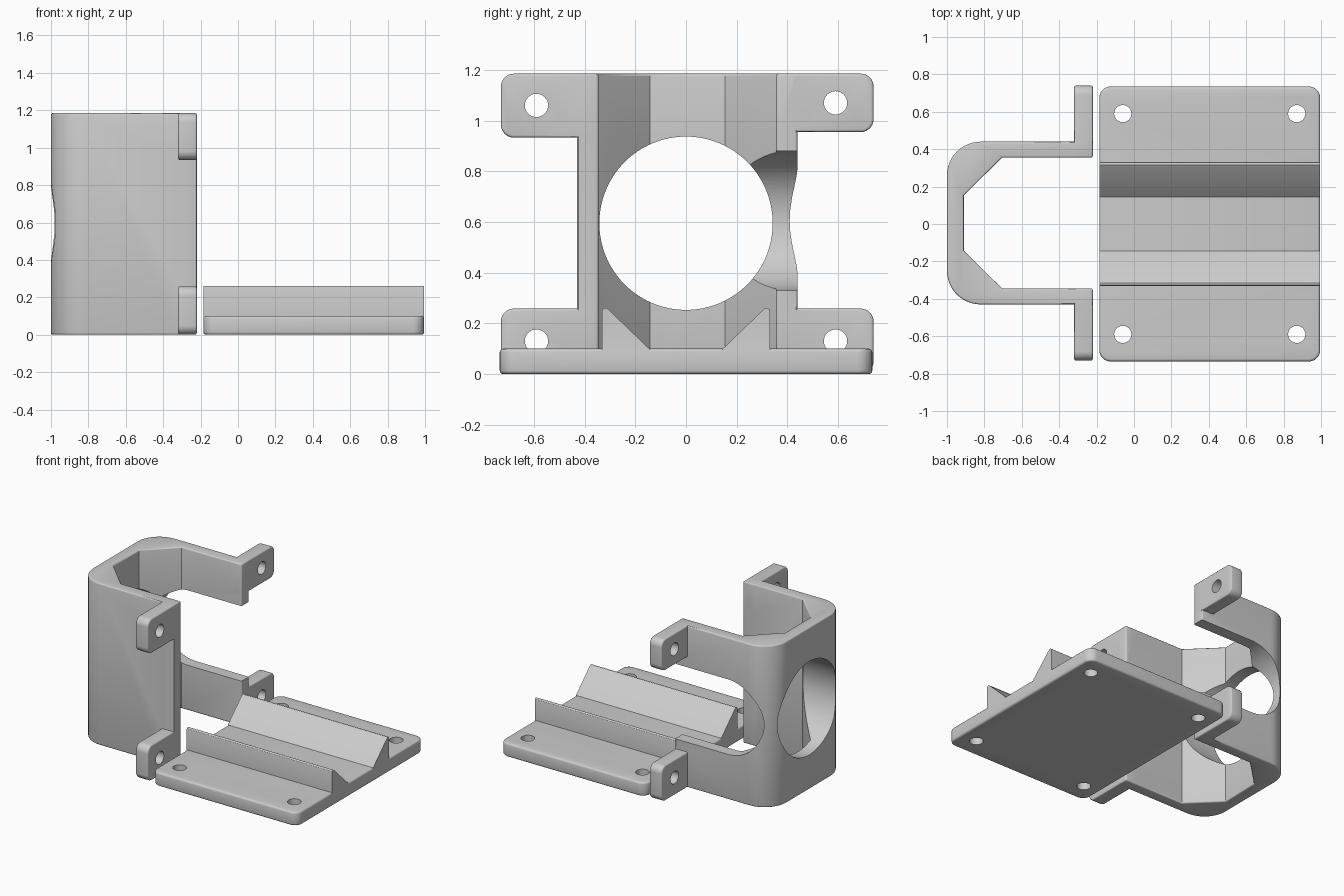
import bpy, bmesh, math
from mathutils import Vector

if "Cube" in bpy.data.objects:
    bpy.data.objects.remove(bpy.data.objects["Cube"])

grey = bpy.data.materials.new("plain grey")
grey.use_nodes = True
COLOUR = (0.604, 0.604, 0.604, 1)
grey.diffuse_color = COLOUR
grey.node_tree.nodes["Principled BSDF"].inputs["Base Color"].default_value = COLOUR


def fillet(corners, steps=8):
    """Round the corners of an outline given as (a, b, radius)."""
    out = []
    for i, (a, b, r) in enumerate(corners):
        p = Vector((a, b))
        if not r:
            out.append(p)
            continue
        u = (Vector(corners[i - 1][:2]) - p).normalized()
        v = (Vector(corners[(i + 1) % len(corners)][:2]) - p).normalized()
        half = u.angle(v) / 2
        centre = p + (u + v).normalized() * r / math.sin(half)
        start = p + u * r / math.tan(half) - centre
        end = p + v * r / math.tan(half) - centre
        sweep = math.pi - 2 * half
        for k in range(steps + 1):
            t = k / steps
            arm = start * math.sin((1 - t) * sweep) + end * math.sin(t * sweep)
            out.append(centre + arm / math.sin(sweep))
    return out


def circle(a, b, r, n=48):
    return [(a + r * math.cos(math.tau * k / n), b + r * math.sin(math.tau * k / n)) for k in range(n)]


def prism(name, outline, axis, lo, hi, bevel=0):
    """Extrude an outline along an axis; the outline uses the other two axes in order."""
    bm = bmesh.new()
    rings = []
    for h in (lo, hi):
        ring = []
        for p in outline:
            q = list(p)
            q.insert("xyz".index(axis), h)
            ring.append(bm.verts.new(q))
        bm.faces.new(ring)
        rings.append(ring)
    low, high = rings
    for i in range(len(low)):
        bm.faces.new((low[i - 1], low[i], high[i], high[i - 1]))
    bmesh.ops.recalc_face_normals(bm, faces=bm.faces)
    mesh = bpy.data.meshes.new(name)
    bm.to_mesh(mesh)
    bm.free()
    mesh.materials.append(grey)
    ob = bpy.data.objects.new(name, mesh)
    bpy.context.collection.objects.link(ob)
    if bevel:
        m = ob.modifiers.new("soft edges", "BEVEL")
        m.width, m.segments = bevel, 3
        m.limit_method, m.angle_limit = "ANGLE", math.radians(60)
    return ob


helpers = []


def combine(ob, other, operation="DIFFERENCE"):
    m = ob.modifiers.new(other.name, "BOOLEAN")
    m.operation, m.object, m.solver = operation, other, "EXACT"
    other.hide_render = True
    helpers.append(other)


# Base plate with two triangular ridges forming a cradle
plate = prism("base_plate", fillet([(x, y, 0.06) for x, y in
              ((-0.185, -0.735), (0.995, -0.735), (0.995, 0.735), (-0.185, 0.735))]), "z", 0, 0.1, 0.014)
for side, label in ((-1, "front"), (1, "back")):
    ridge = fillet([(side * 0.332, 0.05, 0), (side * 0.332, 0.28, 0.014),
                    (side * 0.145, 0.1, 0), (side * 0.145, 0.05, 0)], 4)
    combine(plate, prism(label + "_ridge", ridge, "x", -0.184, 0.994), "UNION")
for x in (-0.06, 0.87):
    for y in (-0.59, 0.59):
        combine(plate, prism("plate_hole", circle(x, y, 0.046, 32), "z", -0.1, 0.2))

# U-shaped bracket, rounded outside and chamfered inside
MID = 0.005
outer = [(-0.22, -0.435, 0), (-1, -0.435, 0.18), (-1, 0.435, 0.18), (-0.22, 0.435, 0)]
inner = [(-0.22, 0.35, 0), (-0.705, 0.35, 0), (-0.91, 0.148, 0),
         (-0.91, -0.148, 0), (-0.705, -0.35, 0), (-0.22, -0.35, 0)]
wall = fillet([(x, y + MID, r) for x, y, r in outer + inner], 12)
bracket = prism("bracket", wall, "z", 0, 1.185, 0.01)

# Four mounting tabs with screw holes
for side, tabs in ((-1, ((0, 0.258, 0.13), (0.933, 1.185, 1.06))),
                   (1, ((0, 0.258, 0.13), (0.955, 1.185, 1.07)))):
    for lo, hi, hole in tabs:
        root, tip = side * 0.35 + MID, side * 0.735 + MID
        outline = fillet([(root, lo, 0), (tip, lo, 0.05), (tip, hi, 0.05), (root, hi, 0)])
        combine(bracket, prism("mounting_tab", outline, "x", -0.32, -0.22, 0.01), "UNION")
        combine(bracket, prism("tab_hole", circle(side * 0.59, hole, 0.046, 32), "x", -0.5, -0.1))

# Round opening through the closed end, and an open slot in the back wall
combine(bracket, prism("end_opening", circle(0, 0.595, 0.342, 96), "x", -1.2, -0.4))
slot = fillet([(-0.1, 0.33, 0), (-0.92, 0.33, 0.274), (-0.92, 0.88, 0.274), (-0.1, 0.88, 0)], 20)
combine(bracket, prism("back_slot", slot, "y", 0.05, 0.7))

# Bake the modifiers, drop the helpers and shade
for ob in (plate, bracket):
    graph = bpy.context.evaluated_depsgraph_get()
    mesh = bpy.data.meshes.new_from_object(ob.evaluated_get(graph))
    ob.modifiers.clear()
    ob.data = mesh
for ob in helpers:
    bpy.data.objects.remove(ob)
for ob in (plate, bracket):
    bpy.ops.object.select_all(action="DESELECT")
    ob.select_set(True)
    bpy.context.view_layer.objects.active = ob
    bpy.ops.object.shade_smooth_by_angle(angle=math.radians(32))
